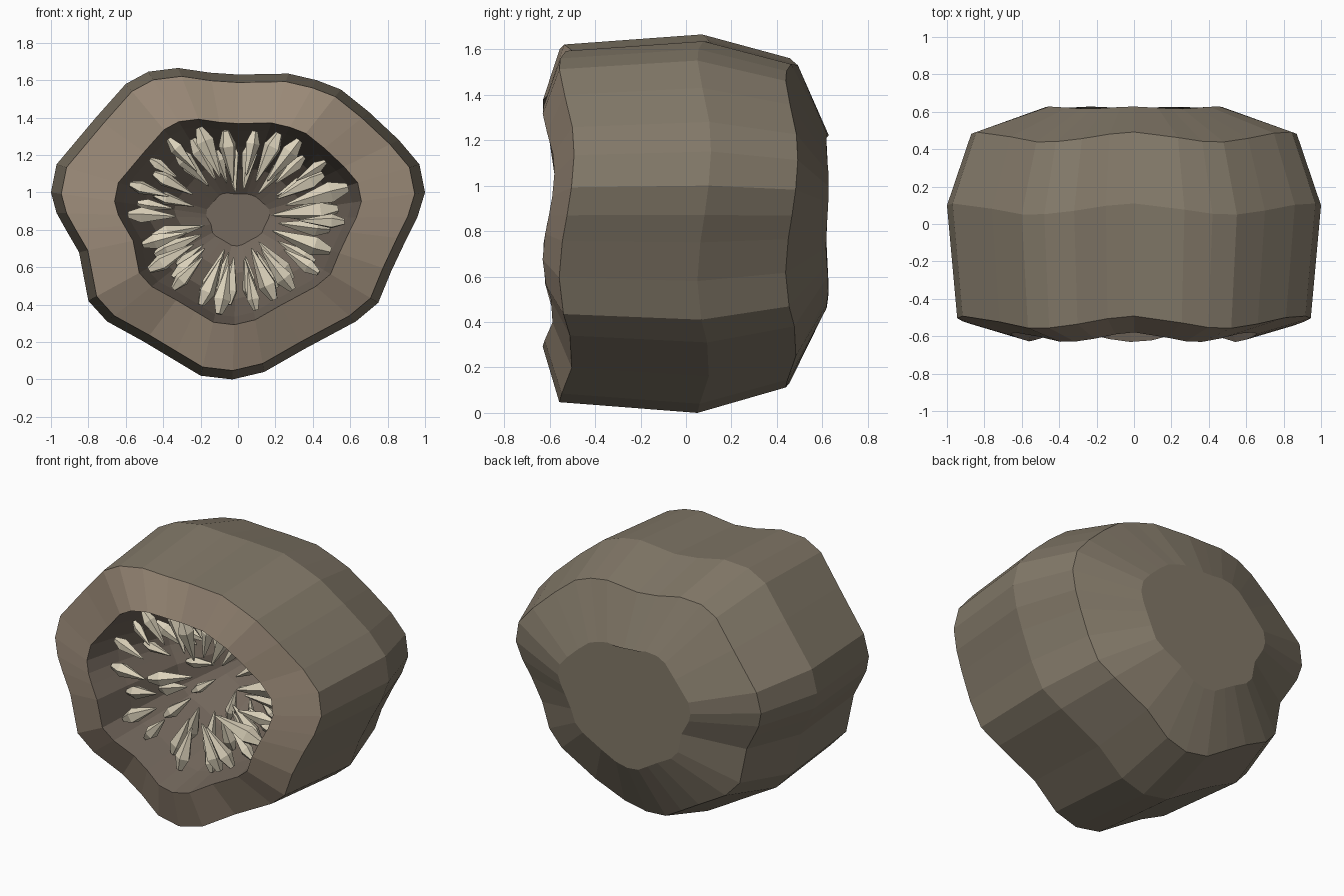
import bpy, bmesh, math, random
from mathutils import Vector

if "Cube" in bpy.data.objects:
    bpy.data.objects.remove(bpy.data.objects["Cube"])

random.seed(4)
CZ = 0.86

# lumpy outline at the widest section (x, z)
OUT = [(1, 1.0), (.97, 1.15), (.86, 1.28), (.7, 1.43), (.55, 1.55), (.42, 1.60), (.27, 1.635),
       (0, 1.63), (-.15, 1.64), (-.32, 1.665), (-.48, 1.645), (-.6, 1.58), (-.76, 1.40), (-.97, 1.15),
       (-1, 1.0), (-.97, .89), (-.92, .8), (-.85, .68), (-.8, .42), (-.7, .31), (-.5, .2), (-.35, .11),
       (-.2, .02), (-.03, 0), (.14, .04), (.35, .16), (.63, .31), (.75, .41), (.82, .58), (.9, .75), (.96, .87)]


def material(name, rgb):
    m = bpy.data.materials.new(name)
    m.diffuse_color = (*rgb, 1)
    m.use_nodes = True
    m.node_tree.nodes["Principled BSDF"].inputs["Base Color"].default_value = m.diffuse_color
    return m


STONE = material("stone", (.225, .19, .14))
CUT = material("cut_rim", (.32, .25, .185))
INNER = material("cavity", (.175, .14, .11))
CRYSTAL = material("crystal", (.72, .65, .5))


def finish(name, bm, mats):
    me = bpy.data.meshes.new(name)
    bm.to_mesh(me)
    bm.free()
    for m in mats:
        me.materials.append(m)
    ob = bpy.data.objects.new(name, me)
    bpy.context.collection.objects.link(ob)
    return ob


def ring(bm, y, s, amp):
    """Scaled copy of the outline with a five-wave ripple in depth."""
    return [bm.verts.new((x * s, y + amp * math.sin(5 * math.atan2(z - CZ, x)), CZ + (z - CZ) * s))
            for x, z in OUT]


# shell: back cap -> widest -> cut rim -> opening -> bowl-shaped cavity
bm = bmesh.new()
SECTIONS = [(.622, .47, .006, 0), (.465, .87, .027, 0), (.08, 1, .03, 0), (-.525, .945, .033, 0),
            (-.605, .66, .026, 1), (-.36, .61, .02, 2), (0, .5, .01, 2), (.22, .34, 0, 2), (.33, .17, 0, 2)]
rings = [ring(bm, y, s, a) for y, s, a, _ in SECTIONS]
n = len(OUT)
for k in range(len(rings) - 1):
    a, b = rings[k], rings[k + 1]
    for i in range(n):
        j = (i + 1) % n
        bm.faces.new((a[i], a[j], b[j], b[i])).material_index = SECTIONS[k + 1][3]
bm.faces.new(rings[0])
bm.faces.new(rings[-1]).material_index = 2
bmesh.ops.recalc_face_normals(bm, faces=bm.faces[:])
finish("geode_shell", bm, [STONE, CUT, INNER])


def outline_at(t):
    """Point on the outline in direction t, relative to its centre."""
    d = Vector((math.cos(t), math.sin(t)))
    for i in range(n):
        p = Vector(OUT[i]) - Vector((0, CZ))
        q = Vector(OUT[(i + 1) % n]) - Vector((0, CZ))
        e = q - p
        den = d.x * e.y - d.y * e.x
        if abs(den) < 1e-9:
            continue
        r = (p.x * e.y - p.y * e.x) / den
        u = (p.x * d.y - p.y * d.x) / den
        if r > 0 and -1e-6 <= u <= 1 + 1e-6:
            return d * r
    return d * .8


def crystal(bm, base, direction, length, radius):
    """Five-sided crystal: blunt root, wide shoulder, long tapering point."""
    rot = direction.to_track_quat('Z', 'Y')
    spin = random.uniform(0, math.tau)
    loops = []
    for h, f in ((0, .4), (.28, 1), (.95, .15)):
        loops.append([bm.verts.new(base + rot @ Vector((
            radius * f * math.cos(spin + i * math.tau / 5),
            radius * f * math.sin(spin + i * math.tau / 5), length * h))) for i in range(5)])
    tip = bm.verts.new(base + rot @ Vector((0, 0, length)))
    for a, b in zip(loops, loops[1:]):
        for i in range(5):
            bm.faces.new((a[i], a[(i + 1) % 5], b[(i + 1) % 5], b[i]))
    for i in range(5):
        bm.faces.new((loops[-1][i], loops[-1][(i + 1) % 5], tip))
    bm.faces.new(loops[0][::-1])


# crystals: three staggered rows lining the cavity, pointing inwards
ROWS = [(-.42, .605, 22, .27, .046), (-.2, .54, 20, .25, .042), (.04, .46, 13, .22, .036)]
bm = bmesh.new()
for k, (y, s, count, length, radius) in enumerate(ROWS):
    for i in range(count):
        t = (i + k * .5 + random.uniform(-.2, .2)) * math.tau / count
        o = outline_at(t) * s
        base = Vector((o.x, y + random.uniform(-.06, .06), CZ + o.y))
        aim = Vector((0, y - .03 + random.uniform(-.1, .1), CZ)) - base
        big = random.uniform(.65, 1.15) * (1.25 if abs(math.sin(t)) < .45 and o.x > 0 else 1)
        crystal(bm, base, aim.normalized(), length * big, radius * big)
bmesh.ops.recalc_face_normals(bm, faces=bm.faces[:])
finish("crystals", bm, [CRYSTAL])
